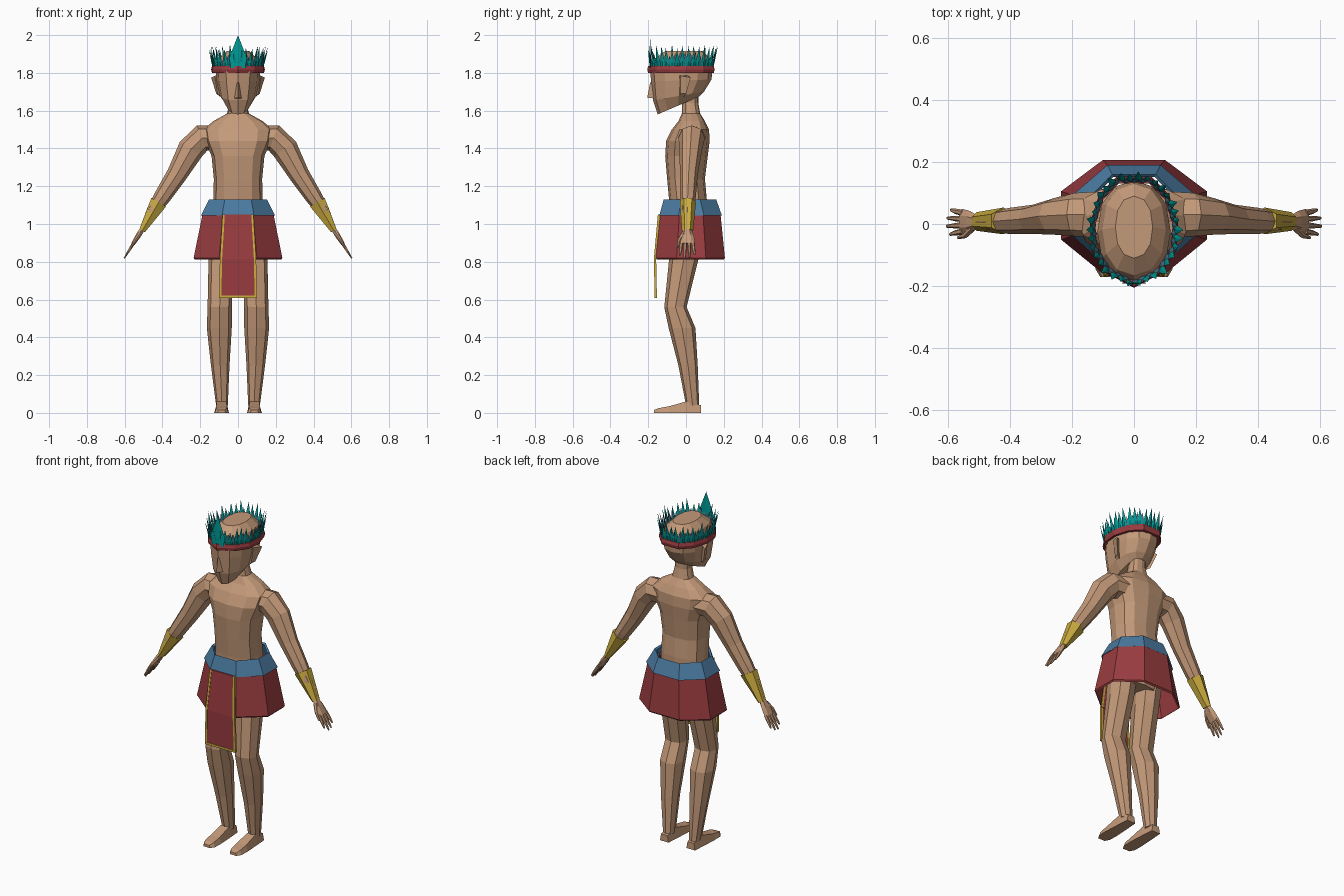
import bpy, bmesh, math, random
from mathutils import Vector as V

if "Cube" in bpy.data.objects:
    bpy.data.objects.remove(bpy.data.objects["Cube"])

random.seed(4)


def material(name, rgb):
    m = bpy.data.materials.new(name)
    m.diffuse_color = (*rgb, 1)
    m.use_nodes = True
    m.node_tree.nodes["Principled BSDF"].inputs["Base Color"].default_value = m.diffuse_color
    return m


SKIN = material("skin", (0.55, 0.32, 0.19))
RED = material("red_cloth", (0.32, 0.045, 0.05))
BLUE = material("blue_cloth", (0.07, 0.20, 0.36))
GOLD = material("gold", (0.60, 0.42, 0.05))
TEAL = material("teal_feather", (0.0, 0.32, 0.30))
SLATE = material("slate_feather", (0.06, 0.17, 0.24))


def build(name, lofts, mat, caps=True):
    """One flat-shaded object from several stacks of rings."""
    bm = bmesh.new()
    for rings in lofts:
        vs = [[bm.verts.new(p) for p in r] for r in rings]
        for a, b in zip(vs, vs[1:]):
            n = len(a)
            for i in range(n):
                j = (i + 1) % n
                if len(b) == 1:
                    bm.faces.new((a[i], a[j], b[0]))
                else:
                    bm.faces.new((a[i], a[j], b[j], b[i]))
        if caps:
            for r in (vs[0], vs[-1]):
                if len(r) > 2:
                    bm.faces.new(r)
    bmesh.ops.recalc_face_normals(bm, faces=bm.faces)
    me = bpy.data.meshes.new(name)
    bm.to_mesh(me)
    bm.free()
    me.materials.append(mat)
    ob = bpy.data.objects.new(name, me)
    bpy.context.collection.objects.link(ob)
    return ob


def ring(n, cx, rx, yf, yb, zf, zb=None, square=1.0):
    """Roughly elliptical section; zf/zb let it tilt from front to back."""
    zb = zf if zb is None else zb
    out = []
    for i in range(n):
        a = 2 * math.pi * i / n
        s, c = math.sin(a), math.cos(a)
        s = math.copysign(abs(s) ** square, s)
        c = math.copysign(abs(c) ** square, c)
        k = (1 - c) / 2
        out.append(V((cx + rx * s, yf + (yb - yf) * k, zf + (zb - zf) * k)))
    return out


def tube(pts, n=6, phase=0.0):
    """Rings along a path of (x, y, z, radius across y, other radius)."""
    cs = [V(p[:3]) for p in pts]
    out = []
    for i, p in enumerate(pts):
        t = (cs[min(i + 1, len(cs) - 1)] - cs[max(i - 1, 0)]).normalized()
        u = V((1, 0, 0)) if abs(t.y) > 0.9 else V((0, 1, 0))
        u = (u - t * u.dot(t)).normalized()
        w = t.cross(u)
        out.append([cs[i] + u * p[3] * math.cos(a) + w * p[4] * math.sin(a)
                    for a in (phase + 2 * math.pi * k / n for k in range(n))])
    return out


def flip(rings, s):
    return [[V((p.x * s, p.y, p.z)) for p in r] for r in rings]


# Torso with neck
torso = [(0.88, .12, -.075, .09), (1.0, .135, -.085, .11), (1.13, .13, -.09, .11),
         (1.24, .128, -.10, .10), (1.36, .14, -.11, .115), (1.44, .175, -.105, .125),
         (1.50, .185, -.075, .122), (1.545, .13, -.04, .10), (1.585, .058, -.022, .075),
         (1.64, .045, -.02, .065), (1.74, .05, -.02, .065)]
build("torso", [[ring(12, 0, rx, f, b, z, square=0.8) for z, rx, f, b in torso]], SKIN)

# Head with tilted jaw
head = [(1.58, 1.675, .058, -.15, .07), (1.655, 1.70, .096, -.175, .095),
        (1.755, 1.765, .115, -.185, .135), (1.815, 1.815, .118, -.19, .14),
        (1.875, 1.875, .102, -.165, .13), (1.915, 1.915, .06, -.11, .09)]
build("head", [[ring(12, 0, rx, f, b, zf, zb, 0.9) for zf, zb, rx, f, b in head]], SKIN)
build("nose", [[[V((-.02, -.168, 1.665)), V((.02, -.168, 1.665)), V((0, -.205, 1.668))],
                [V((-.008, -.178, 1.75)), V((.008, -.178, 1.75)), V((0, -.19, 1.75))]]], SKIN)

# Ears
ear = [[V((.10, -.045, 1.79)), V((.10, .0, 1.79)), V((.095, -.01, 1.675)), V((.095, -.035, 1.675))],
       [V((.122, -.03, 1.785)), V((.142, .025, 1.775)), V((.115, .0, 1.69)), V((.108, -.03, 1.69))]]
build("ears", [flip(ear, s) for s in (1, -1)], SKIN)

# Arms
arm = tube([(.10, .03, 1.455, .075, .065), (.19, .03, 1.455, .07, .072), (.25, .025, 1.395, .06, .07),
            (.325, .015, 1.26, .047, .054), (.40, .01, 1.145, .042, .045),
            (.45, .007, 1.07, .035, .034), (.505, .007, .972, .023, .016)], 8)
build("arms", [flip(arm, s) for s in (1, -1)], SKIN)

# Gold bracers
bracer = tube([(.42, .01, 1.115, .043, .052), (.507, .008, .965, .03, .019)], 6)
build("bracers", [flip(bracer, s) for s in (1, -1)], GOLD)

# Hands: palm, four fingers and thumb laid out along the forearm direction
D = V((.53, 0, -.85)).normalized()
W = V((.505, .006, .975))


def hand_path(*pts):
    return tube([(*(W + D * t + V((0, y, 0))), ry, rn) for t, y, ry, rn in pts], 6)


hand = [hand_path((0, 0, .022, .015), (.045, 0, .036, .016), (.095, .003, .04, .011))]
for k, length in zip((-1.5, -.5, .5, 1.5), (.165, .185, .18, .16)):
    hand.append(hand_path((.085, k * .02, .010, .010), (.13, k * .023, .009, .008),
                          (length, k * .026, .005, .004)))
hand.append(hand_path((.025, -.018, .012, .012), (.07, -.042, .010, .009), (.115, -.05, .005, .005)))
build("hands", [flip(r, s) for r in hand for s in (1, -1)], SKIN)

# Legs
leg = [ring(8, cx, rx, f, b, z, square=0.85) for z, cx, rx, f, b in
       [(1.0, .085, .075, -.07, .10), (.81, .088, .068, -.09, .065), (.56, .097, .064, -.115, .003),
        (.45, .099, .066, -.092, .05), (.25, .094, .049, -.04, .062), (.04, .085, .031, .0, .07)]]
build("legs", [flip(leg, s) for s in (1, -1)], SKIN)

# Feet
foot = [[V((.087 - rx, y, 0)), V((.087 + rx, y, 0)), V((.087 + rx * .75, y, z)), V((.087 - rx * .75, y, z))]
        for y, rx, z in [(.08, .028, .04), (.0, .034, .06), (-.09, .039, .035), (-.145, .037, .025),
                         (-.17, .022, .015)]]
build("feet", [flip(foot, s) for s in (1, -1)], SKIN)


def octagon(z, a, b, back, mid_back, mid_front, front):
    half = [(a, back), (b, mid_back), (b, mid_front), (a, front)]
    return [V((x, y, z)) for x, y in half + [(-x, y) for x, y in reversed(half)]]


# Skirt and belt, open shells
build("skirt", [[octagon(1.05, .08, .188, .183, .09, -.035, -.136),
                 octagon(.82, .1, .235, .206, .105, -.05, -.16),
                 octagon(.812, .098, .229, .199, .10, -.046, -.154)]], RED, caps=False)
build("belt", [[octagon(1.045, .085, .196, .19, .095, -.04, -.141),
                octagon(1.13, .07, .153, .16, .075, -.025, -.118),
                octagon(1.122, .066, .143, .152, .07, -.02, -.11)]], BLUE, caps=False)

# Front flap with gold trim
flap = [(-.143, 1.05, .076), (-.164, .815, .09), (-.16, .615, .094)]
build("flap", [[[V((-w, y - .004, z)), V((w, y - .004, z)), V((w, y + .004, z)), V((-w, y + .004, z))]
                for y, z, w in flap]], RED)
T = .0085
side = tube([(w, y, z, T, T) for y, z, w in flap], 4, math.pi / 4)
hem = [[V((x, -.16 + dy, .615 + dz)) for dy, dz in ((-.007, -.006), (.007, -.006), (.007, .006), (-.007, .006))]
       for x in (-.1, .1)]
build("flap_trim", [side, flip(side, -1), hem], GOLD)

# Crown band
half = [(0, -.2), (.085, -.155), (.132, -.085), (.138, 0), (.11, .09), (.055, .147)]
plan = [V((x, y, 0)) for x, y in half] + [V((-x, y, 0)) for x, y in reversed(half[1:])]


def band_ring(scale, z):
    c = V((0, -.025, 0))
    return [c + (p - c) * scale + V((0, 0, z)) for p in plan]


build("crown_band", [[band_ring(k, z) for k, z in
                      ((.9, 1.80), (1, 1.80), (1.03, 1.818), (1, 1.836), (.9, 1.836), (.9, 1.80))]],
      RED, caps=False)


# Crown feathers, spaced evenly around the band
def point_on_band(f):
    edges = [(a, b) for a, b in zip(plan, plan[1:] + plan[:1])]
    d = (f % 1) * sum((b - a).length for a, b in edges)
    for a, b in edges:
        length = (b - a).length
        if d <= length:
            return a.lerp(b, d / length), (b - a).normalized()
        d -= length
    return plan[0], V((1, 0, 0))


def feather(p, t, width, z, height, lean):
    o = V((t.y, -t.x, 0))
    base = p * .95 + V((0, 0, z))
    mid = base + o * lean * .3 + V((0, 0, height * .3))

    def diamond(c, w):
        return [c + t * w, c + o * .004, c - t * w, c - o * .004]
    return [diamond(base, width * .4), diamond(mid, width * .5), [base + o * lean + V((0, 0, height))]]


N = 34
outer = [feather(*point_on_band((i + .5) / N), .026, 1.825, random.uniform(.09, .125),
                 random.uniform(.015, .032)) for i in range(N)]
inner = [feather(*[q * k for q, k in zip(point_on_band(i / N), (.96, 1))], .028, 1.825,
                 random.uniform(.065, .09), .012) for i in range(N)]
build("feathers", outer, TEAL)
build("small_feathers", inner, SLATE)
build("front_feather", [feather(V((0, -.2, 0)), V((1, 0, 0)), .095, 1.825, .175, .0)], TEAL)
